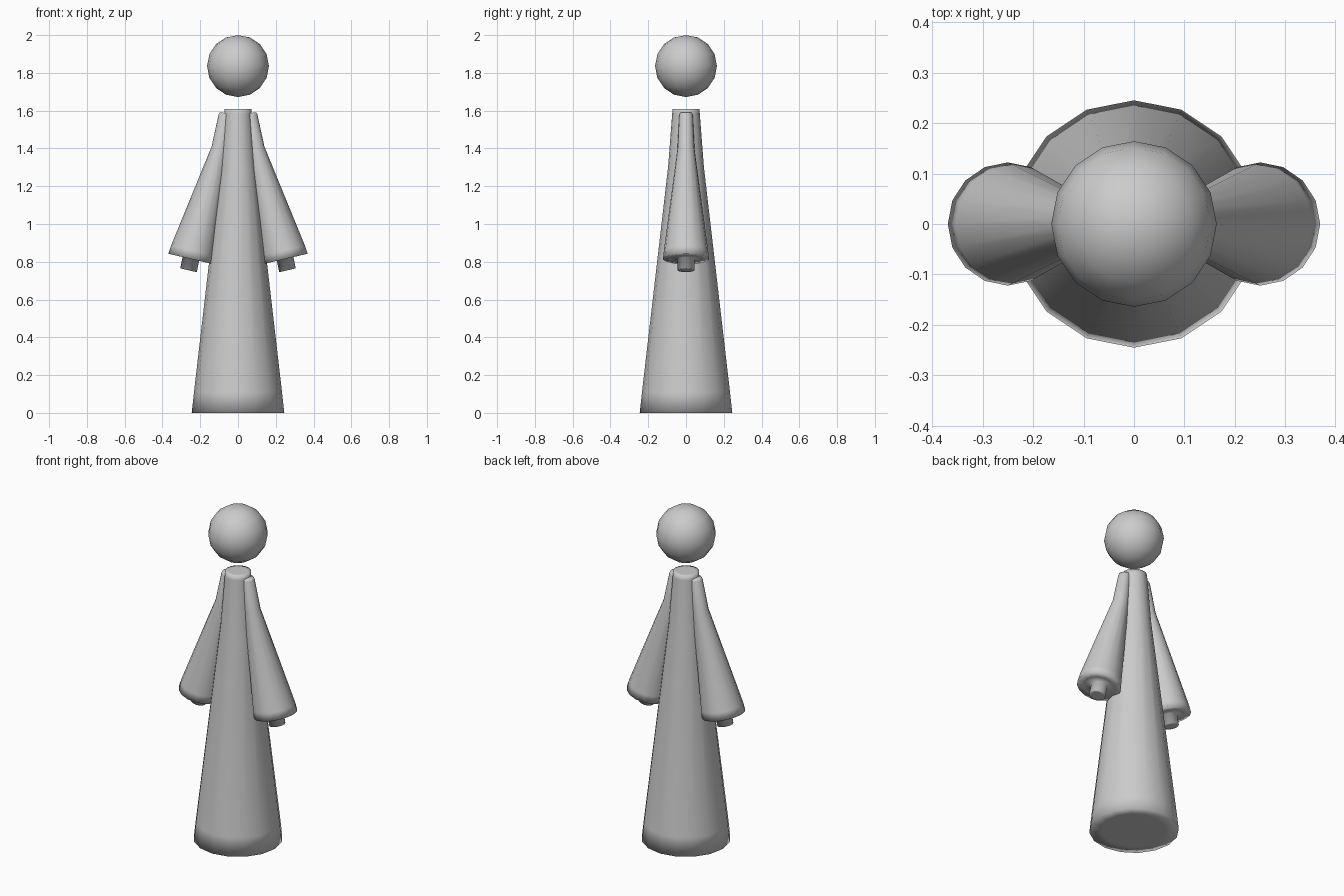
import bpy, bmesh, math

cube = bpy.data.objects.get("Cube")
if cube:
    bpy.data.objects.remove(cube)

grey = bpy.data.materials.new("plain_grey")
colour = (0.6, 0.6, 0.6, 1)
grey.diffuse_color = colour
grey.use_nodes = True
grey.node_tree.nodes["Principled BSDF"].inputs["Base Color"].default_value = colour
SIDES = 16


def finish(name, bm):
    bmesh.ops.recalc_face_normals(bm, faces=bm.faces)
    for face in bm.faces:
        face.smooth = True
    mesh = bpy.data.meshes.new(name)
    bm.to_mesh(mesh)
    bm.free()
    mesh.materials.append(grey)
    obj = bpy.data.objects.new(name, mesh)
    bpy.context.collection.objects.link(obj)


def loft(name, rings, side=1):
    """Join round rings given as (x, z, radius, tilt in degrees)."""
    bm = bmesh.new()
    loops = []
    for x, z, r, tilt in rings:
        t = math.radians(tilt)
        loop = []
        for i in range(SIDES):
            a = math.tau * i / SIDES
            u = r * math.cos(a)
            loop.append(bm.verts.new((side * (x + u * math.cos(t)),
                                      r * math.sin(a),
                                      z + u * math.sin(t))))
        loops.append(loop)
    for low, high in zip(loops, loops[1:]):
        for i in range(SIDES):
            j = (i + 1) % SIDES
            bm.faces.new((low[i], low[j], high[j], high[i]))
    bm.faces.new(loops[0])
    bm.faces.new(loops[-1])
    finish(name, bm)


# Robe: flared body with a soft hem and flat neck
loft("robe", [(0, z, r, 0) for z, r in (
    (0, 0.175), (0, 0.245), (0.11, 0.233), (1.3, 0.095),
    (1.585, 0.073), (1.61, 0.071), (1.61, 0.05))])

# Sleeves, each with a small hand stub coming out of the cuff
sleeve = [
    (0.262, 0.755, 0.032, 13), (0.262, 0.755, 0.045, 13),
    (0.25, 0.815, 0.045, 13), (0.25, 0.815, 0.085, 13),
    (0.25, 0.815, 0.122, 13), (0.24, 0.86, 0.117, 13),
    (0.096, 1.4, 0.045, 13), (0.067, 1.575, 0.036, 8),
    (0.066, 1.588, 0.031, 5)]
for name, side in (("left_sleeve", 1), ("right_sleeve", -1)):
    loft(name, sleeve, side)

# Head: floating ball above the neck
head = bmesh.new()
bmesh.ops.create_uvsphere(head, u_segments=SIDES, v_segments=8, radius=0.164)
bmesh.ops.translate(head, verts=head.verts, vec=(0, 0, 1.836))
finish("head", head)
